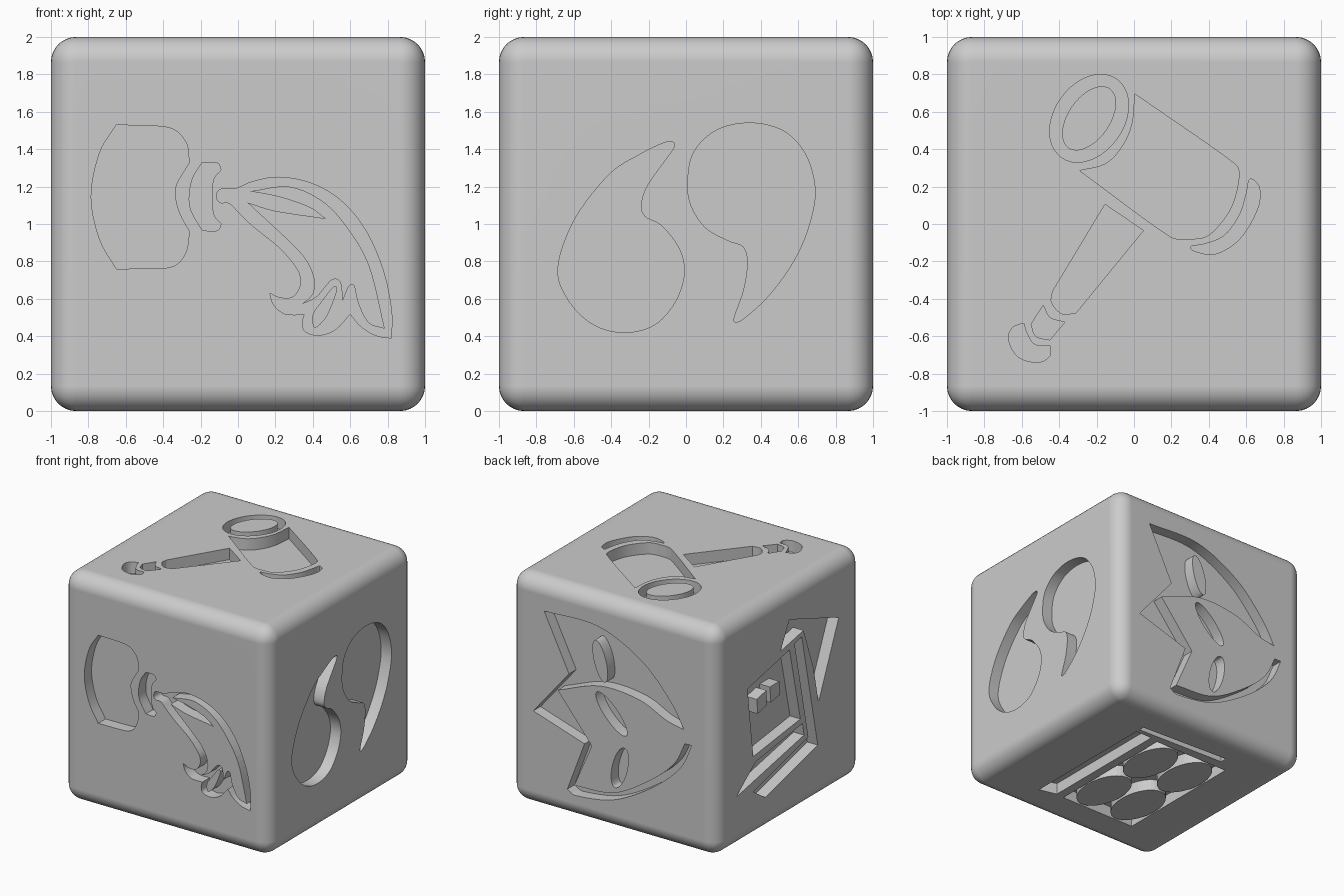
import bpy
import bmesh
from math import cos, sin, pi, radians
from mathutils import Vector

DEPTH = .1
C = True  # marks a sharp corner in an outline

if "Cube" in bpy.data.objects:
    bpy.data.objects.remove(bpy.data.objects["Cube"])

stone = bpy.data.materials.new("plain grey")
stone.use_nodes = True
stone.diffuse_color = (.6, .6, .6, 1)
stone.node_tree.nodes["Principled BSDF"].inputs["Base Color"].default_value = (.6, .6, .6, 1)

# Each side of the block: right, up and outward directions
X, Y, Z = Vector((1, 0, 0)), Vector((0, 1, 0)), Vector((0, 0, 1))
SIDES = {
    "front": (X, Z, -Y), "right": (Y, Z, X), "back": (-X, Z, Y),
    "left": (-Y, Z, -X), "top": (X, Y, Z), "bottom": (X, -Y, -Z),
}


def curve_through(points, steps=6):
    """Closed smooth outline that breaks at the marked corners."""
    pts = [Vector(p[:2]) for p in points]
    sharp = [len(p) > 2 for p in points]
    count, outline = len(pts), []
    for i in range(count):
        j = (i + 1) % count
        a, b = pts[i], pts[j]
        if sharp[i] and sharp[j]:
            outline.append(a)
            continue
        start = b - a if sharp[i] else (b - pts[i - 1]) / 2
        end = b - a if sharp[j] else (pts[(j + 1) % count] - a) / 2
        reach = (b - a).length * 1.2
        start, end = (t.normalized() * min(t.length, reach) for t in (start, end))
        for k in range(steps):
            t = k / steps
            s = t * t * (3 - 2 * t)
            outline.append(a * (1 - s) + b * s + start * t * (1 - t) ** 2 - end * t * t * (1 - t))
    return outline


def polygon(*points):
    return [Vector(p) for p in points]


def ellipse(x, y, long, short, tilt=0, steps=40):
    c, s = cos(radians(tilt)), sin(radians(tilt))
    ring = [(long * cos(2 * pi * k / steps), short * sin(2 * pi * k / steps)) for k in range(steps)]
    return [Vector((x + c * p - s * q, y + s * p + c * q)) for p, q in ring]


def add_prism(bm, side, outline, low, high):
    right, up, out = SIDES[side]
    base = [Z + right * p.x + up * p.y for p in outline]
    bottom = [bm.verts.new(p + out * low) for p in base]
    top = [bm.verts.new(p + out * high) for p in base]
    bm.faces.new(bottom[::-1])
    bm.faces.new(top)
    for i in range(len(base)):
        bm.faces.new((bottom[i - 1], bottom[i], top[i], top[i - 1]))


def make_object(name, bm):
    bmesh.ops.recalc_face_normals(bm, faces=bm.faces)
    mesh = bpy.data.meshes.new(name)
    bm.to_mesh(mesh)
    bm.free()
    mesh.materials.append(stone)
    obj = bpy.data.objects.new(name, mesh)
    bpy.context.collection.objects.link(obj)
    return obj


pockets = {side: [] for side in SIDES}
islands = {side: [] for side in SIDES}

# Front: pot, collar and feathered plume
pockets["front"] += [
    curve_through([(-.65, .53, C), (-.37, .515), (-.28, .44), (-.26, .33, C), (-.33, .21), (-.335, .14),
                   (-.31, .05), (-.26, -.04, C), (-.275, -.14), (-.32, -.21), (-.39, -.235),
                   (-.65, -.24, C), (-.74, -.08), (-.785, .145), (-.74, .38)]),
    curve_through([(-.19, .33, C), (-.11, .325), (-.09, .29, C), (-.13, .24), (-.14, .145), (-.13, .05),
                   (-.09, 0, C), (-.11, -.035), (-.19, -.035, C), (-.25, .07), (-.26, .155), (-.24, .25)]),
    curve_through([(-.115, .145), (-.095, .185), (-.01, .19), (.075, .225), (.215, .25), (.385, .22),
                   (.545, .13), (.68, -.03), (.775, -.245), (.82, -.46), (.82, -.61, C), (.735, -.595),
                   (.655, -.545), (.6, -.48, C), (.52, -.565), (.43, -.595), (.36, -.575), (.345, -.53),
                   (.355, -.485, C), (.25, -.48), (.19, -.43), (.17, -.37, C), (.225, -.395),
                   (.295, -.39), (.335, -.325), (.32, -.245), (.225, -.13), (.09, -.02), (.015, .05),
                   (-.045, .11), (-.095, .115)]),
]
islands["front"] += [
    curve_through([(.065, .175, C), (.27, .2), (.44, .13), (.57, 0), (.7, -.22), (.785, -.56, C),
                   (.7, -.53), (.645, -.43), (.62, -.33), (.595, -.33), (.56, -.41, C), (.545, -.31),
                   (.5, -.3), (.42, -.39), (.34, -.43, C), (.4, -.37), (.4, -.27), (.33, -.15),
                   (.05, .115, C), (.2, .07), (.465, .03, C), (.38, .09), (.22, .145)]),
    curve_through([(.41, -.555), (.4, -.485), (.45, -.41), (.51, -.335), (.53, -.34), (.515, -.4), (.47, -.5)]),
]

# Right: pair of curved drops
pockets["right"] += [
    curve_through([(.35, .54), (.525, .495), (.64, .37), (.69, .185), (.66, 0), (.58, -.19), (.445, -.38),
                   (.295, -.515), (.255, -.515), (.31, -.35), (.33, -.2), (.305, -.12), (.23, -.09),
                   (.105, -.02), (.025, .105), (.01, .24), (.045, .39), (.17, .505)]),
    curve_through([(-.685, -.24), (-.595, .025), (-.41, .265), (-.25, .37), (-.115, .435), (-.065, .435),
                   (-.07, .4), (-.205, .21), (-.24, .105), (-.22, .04), (-.13, -.01), (-.035, -.135),
                   (-.01, -.27), (-.06, -.42), (-.17, -.54), (-.33, -.58), (-.49, -.54), (-.62, -.42)]),
]

# Top: mallet with ringed head, end cap, handle, collar and knob
pockets["top"] += [
    ellipse(-.24, .565, .256, .185, 55),
    curve_through([(.005, .695, C), (.54, .32), (.56, .24), (.515, .08), (.405, -.055), (.3, -.08),
                   (.19, -.065), (-.29, .285, C), (-.155, .32), (-.065, .41), (-.01, .535)]),
    curve_through([(.62, .24), (.67, .195), (.66, .08), (.565, -.08), (.435, -.16), (.325, -.145),
                   (.305, -.12), (.385, -.105), (.485, -.06), (.565, .05), (.6, .16)]),
    curve_through([(-.155, .105, C), (.05, -.035, C), (-.31, -.475, C), (-.385, -.48), (-.44, -.42),
                   (-.435, -.36, C)]),
    curve_through([(-.485, -.435, C), (-.45, -.5), (-.37, -.525, C), (-.45, -.62, C), (-.525, -.6),
                   (-.55, -.535, C)]),
    curve_through([(-.59, -.53, C), (-.65, -.555), (-.67, -.62), (-.62, -.71), (-.515, -.74), (-.45, -.705),
                   (-.45, -.65, C), (-.53, -.645), (-.57, -.59)]),
]
islands["top"].append(ellipse(-.24, .565, .194, .112, 55))

# Back: sunken eared mask behind a level mask with a grooved edge and cut eyes
pockets["back"] += [
    curve_through([(-.67, .735, C), (-.15, .74), (.27, .55), (.55, .27), (.68, .06, C),
                   (.5, .1), (.25, .205), (-.13, .225), (-.54, .08, C), (-.21, -.32, C), (-.38, -.71, C),
                   (0, -.675), (.34, -.48), (.58, -.27), (.69, -.06, C), (.755, -.06, C),
                   (.64, -.29), (.37, -.53), (0, -.735), (-.37, -.795), (-.446, -.76, C),
                   (-.28, -.32, C), (-.775, -.165, C), (-.43, .25, C)]),
    ellipse(-.02, .01, .21, .07, 133),
    ellipse(.06, -.44, .19, .07, 75),
]
islands["back"].append(ellipse(-.13, .44, .18, .06, 105))

# Left: angular head with crest, brow, jaw and neck bands
pockets["left"] += [
    polygon((0, .725), (.68, .485), (.4, -.15), (.33, .18), (.194, .557), (-.125, .495)),
    polygon((-.58, .34), (0, .46), (.15, -.2), (-.5, -.28)),
    polygon((-.735, -.545), (.2, -.36), (.18, -.25), (-.47, -.34)),
    polygon((-.333, -.7), (.39, -.52), (.17, .51), (.07, .49), (.26, -.4), (-.5, -.59)),
]
islands["left"] += [
    polygon((-.45, .2), (-.32, .23), (-.31, .1), (-.44, .07)),
    polygon((-.27, .24), (-.14, .24), (-.13, .12), (-.26, .1)),
]

# Bottom: framed panel with side grooves and four raised ovals
pockets["bottom"] += [
    polygon((.3, -.58), (.46, -.58), (.46, .68), (.3, .64)),
    polygon((-.4, -.71), (.46, -.67), (.46, -.62), (-.4, -.65)),
    polygon((-.52, -.56), (.22, -.56), (.22, .65), (-.52, .65)),
]
islands["bottom"] += [ellipse(-.15 + .185 * i, .045 + .3 * j, .175, .29) for i in (-1, 1) for j in (-1, 1)]

# Rounded block
bm = bmesh.new()
bmesh.ops.create_cube(bm, size=2)
bmesh.ops.translate(bm, verts=bm.verts, vec=Z)
bmesh.ops.bevel(bm, geom=bm.edges[:], offset=.134, segments=8, profile=.5, affect='EDGES')
block = make_object("rounded_block", bm)

# Cut each side's pockets into the block
bpy.context.view_layer.objects.active = block
for side, outlines in pockets.items():
    bm = bmesh.new()
    for outline in outlines:
        add_prism(bm, side, outline, 1 - DEPTH, 1.1)
    cutter = make_object(side + "_cutter", bm)
    cutter.hide_render = True
    cut = block.modifiers.new(side + " cut", 'BOOLEAN')
    cut.operation, cut.solver, cut.object = 'DIFFERENCE', 'EXACT', cutter
    cut.use_self = True
    bpy.ops.object.modifier_apply(modifier=cut.name)
    bpy.data.objects.remove(cutter)

bpy.ops.object.select_all(action='DESELECT')
block.select_set(True)
bpy.ops.object.shade_smooth_by_angle(angle=radians(30))
block.modifiers.new("even shading", 'WEIGHTED_NORMAL').keep_sharp = True

# Raised details standing inside the pockets
for side, outlines in islands.items():
    if outlines:
        bm = bmesh.new()
        for outline in outlines:
            add_prism(bm, side, outline, 1 - DEPTH - .01, 1)
        make_object(side + "_raised_details", bm)
